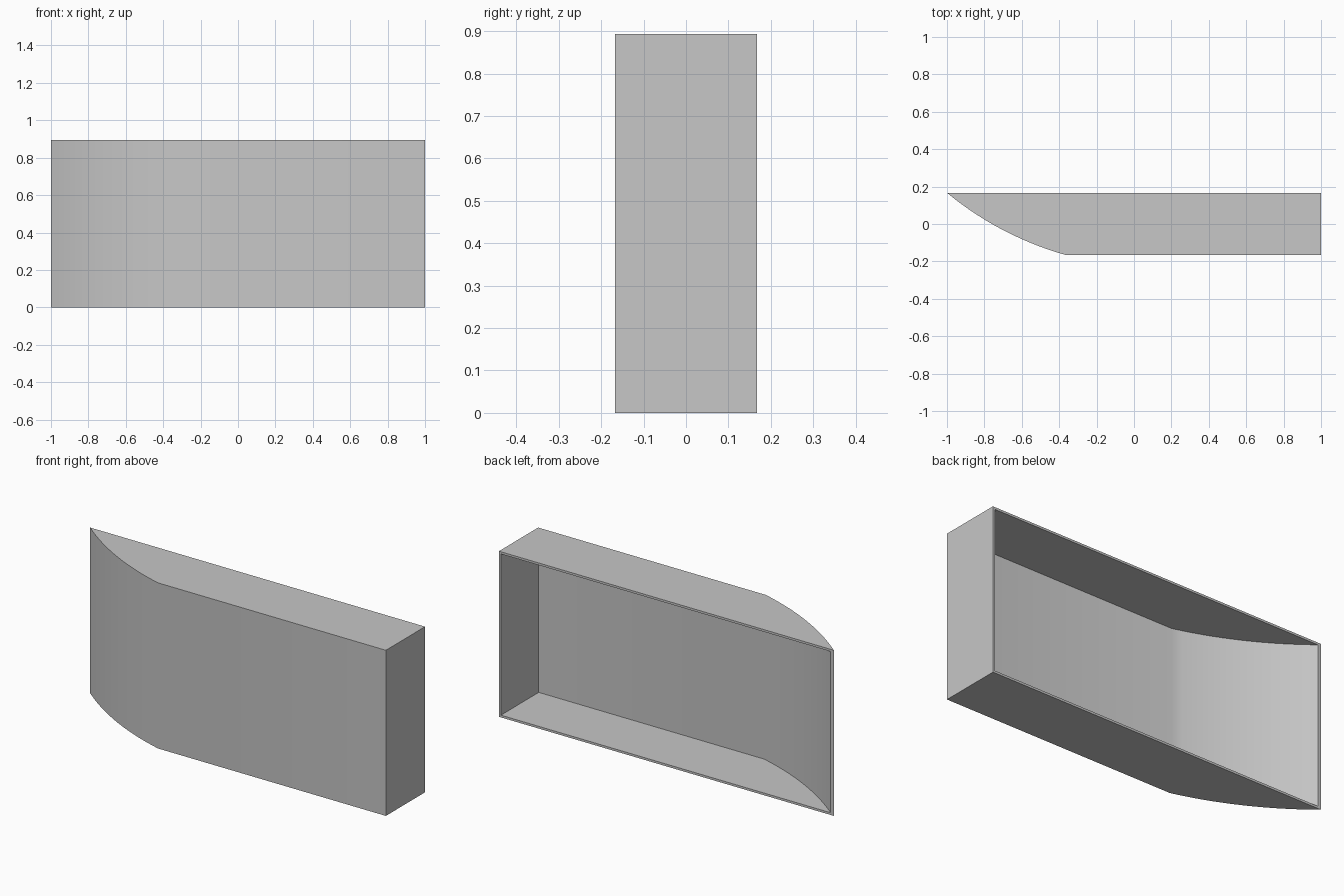
import bpy
import bmesh
import math

cube = bpy.data.objects.get("Cube")
if cube:
    bpy.data.objects.remove(cube, do_unlink=True)

HALF_LENGTH, HALF_DEPTH, HEIGHT = 1.0, 0.167, 0.894
BEND_X, BULGE, WALL, STEPS = -0.36, 0.038, 0.012, 14

# Circle through the thin end and the bend, bulging to the front
dx, dy = BEND_X + HALF_LENGTH, -2 * HALF_DEPTH
chord = math.hypot(dx, dy)
radius = (chord * chord / 4 + BULGE * BULGE) / (2 * BULGE)
reach = radius - BULGE
centre_x = (BEND_X - HALF_LENGTH) / 2 - dy / chord * reach
centre_y = dx / chord * reach


def profile(inset):
    """Plan outline from the thin end round to the square end, open at the back."""
    r = radius - inset
    front = -HALF_DEPTH + inset
    start = math.asin((HALF_DEPTH - centre_y) / r)
    end = math.asin((front - centre_y) / r)
    points = []
    for i in range(STEPS + 1):
        a = start + (end - start) * i / STEPS
        points.append((centre_x - r * math.cos(a), centre_y + r * math.sin(a)))
    side = HALF_LENGTH - inset
    return points + [(side, front), (side, HALF_DEPTH)]


def add_shell(bm, inset):
    """Walls, floor and top of one skin; returns its open back corners."""
    low, high = [[bm.verts.new((x, y, z)) for x, y in profile(inset)]
                 for z in (inset, HEIGHT - inset)]
    for i in range(len(low) - 1):
        bm.faces.new((low[i], low[i + 1], high[i + 1], high[i]))
    bm.faces.new(low)
    bm.faces.new(high)
    return [low[0], low[-1], high[-1], high[0]]


# Hollow panel: outer skin, inner skin and the rim joining them
bm = bmesh.new()
outer = add_shell(bm, 0)
inner = add_shell(bm, WALL)
for i in range(4):
    j = (i + 1) % 4
    bm.faces.new((outer[i], outer[j], inner[j], inner[i]))
bmesh.ops.recalc_face_normals(bm, faces=bm.faces)

mesh = bpy.data.meshes.new("curved_open_box")
bm.to_mesh(mesh)
bm.free()
box = bpy.data.objects.new("curved_open_box", mesh)
bpy.context.collection.objects.link(box)

# Plain grey finish
grey = bpy.data.materials.new("light_grey")
grey.use_nodes = True
colour = (0.57, 0.57, 0.57, 1)
grey.diffuse_color = colour
grey.node_tree.nodes["Principled BSDF"].inputs["Base Color"].default_value = colour
mesh.materials.append(grey)

# Smooth curve with sharp corners
bpy.ops.object.select_all(action="DESELECT")
box.select_set(True)
bpy.context.view_layer.objects.active = box
bpy.ops.object.shade_smooth_by_angle(angle=math.radians(30))
